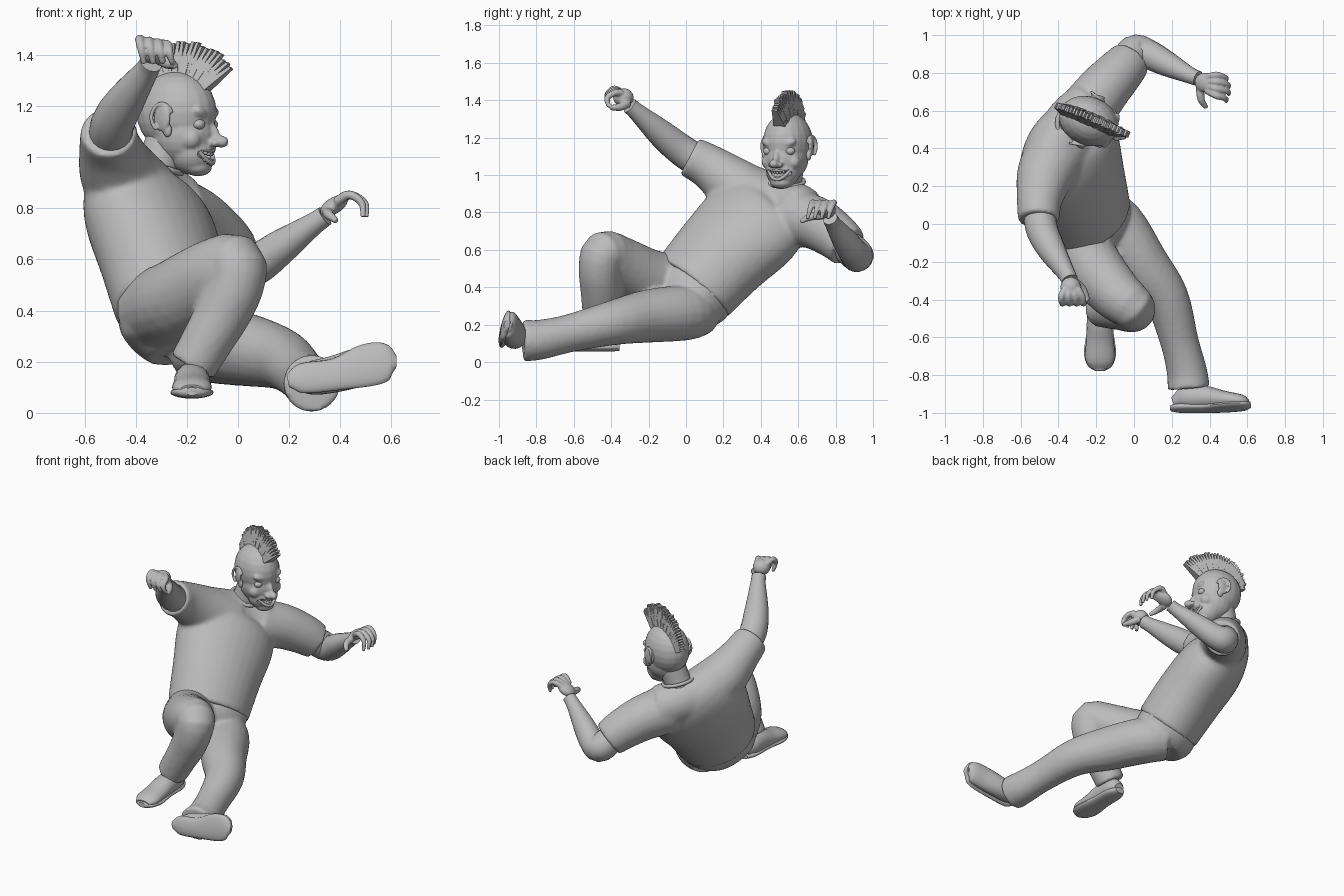
import bpy, bmesh, math, random
from mathutils import Vector, Matrix

random.seed(4)
if "Cube" in bpy.data.objects:
    bpy.data.objects.remove(bpy.data.objects["Cube"])

grey = bpy.data.materials.new("plain grey")
grey.use_nodes = True
grey.diffuse_color = (0.5, 0.5, 0.5, 1)
grey.node_tree.nodes["Principled BSDF"].inputs["Base Color"].default_value = (0.5, 0.5, 0.5, 1)


def spline(points, steps):
    """Catmull-Rom resampling of a list of equal-length vectors."""
    pts = [Vector(p) for p in points]
    pts = [pts[0] * 2 - pts[1]] + pts + [pts[-1] * 2 - pts[-2]]
    out = []
    for a, b, c, d in zip(pts, pts[1:], pts[2:], pts[3:]):
        for k in range(steps):
            t = k / steps
            out.append(0.5 * (b * 2 + (c - a) * t + (a * 2 - b * 5 + c * 4 - d) * t * t
                              + (b * 3 - a - c * 3 + d) * t ** 3))
    return out + [pts[-2]]


def loft(bm, sections, hint=(0, 0, 1), sides=20, steps=4):
    """Skin elliptical rings (x, y, z, half width[, half depth]) along a path."""
    path = spline([tuple(s) if len(s) == 5 else (*s, s[3]) for s in sections], steps)
    rings = []
    for i, s in enumerate(path):
        ahead, behind = path[min(i + 1, len(path) - 1)], path[max(i - 1, 0)]
        tangent = Vector((ahead - behind)[:3]).normalized()
        side = Vector(hint)
        side = (side - tangent * side.dot(tangent)).normalized()
        depth = side.cross(tangent)
        rings.append([bm.verts.new(Vector(s[:3]) + side * s[3] * math.cos(a) + depth * s[4] * math.sin(a))
                      for a in (math.tau * k / sides for k in range(sides))])
    for r, q in zip(rings, rings[1:]):
        for k in range(sides):
            n = (k + 1) % sides
            bm.faces.new((r[k], r[n], q[n], q[k]))
    bm.faces.new(rings[0][::-1])
    bm.faces.new(rings[-1])


def ball(bm, centre, radii, frame=Matrix(), spin=Matrix()):
    m = frame @ Matrix.Translation(centre) @ spin @ Matrix.Diagonal((*radii, 1))
    bmesh.ops.create_uvsphere(bm, u_segments=20, v_segments=12, radius=1, matrix=m)


def finish(name, bm, voxel=0, smooth=0, angle=50):
    bmesh.ops.recalc_face_normals(bm, faces=bm.faces)
    mesh = bpy.data.meshes.new(name)
    bm.to_mesh(mesh)
    bm.free()
    ob = bpy.data.objects.new(name, mesh)
    bpy.context.collection.objects.link(ob)
    mesh.materials.append(grey)
    bpy.ops.object.select_all(action='DESELECT')
    ob.select_set(True)
    bpy.context.view_layer.objects.active = ob
    if angle:
        bpy.ops.object.shade_smooth_by_angle(angle=math.radians(angle))
    if voxel:
        r = ob.modifiers.new("blend", 'REMESH')
        r.mode, r.voxel_size, r.use_smooth_shade = 'VOXEL', voxel, True
        s = ob.modifiers.new("soften", 'SMOOTH')
        s.factor, s.iterations = 0.5, smooth
    return ob


LEFT = (0.64, 0.64, -0.43)

# Shirt: torso, shoulder girdle and both sleeves blended together
bm = bmesh.new()
loft(bm, [(-.25, .035, .395, .26, .215), (-.295, .19, .57, .285, .22), (-.345, .36, .74, .315, .215),
          (-.365, .47, .85, .26, .17), (-.34, .535, .94, .12, .1)], LEFT, 32)
loft(bm, [(-.47, .28, .94, .14), (-.4, .43, .88, .14), (-.33, .54, .84, .14), (-.24, .62, .8, .14)])
loft(bm, [(-.38, .42, .83, .17), (-.465, .27, .935, .155), (-.5, .13, 1.04, .122), (-.505, .02, 1.1, .11)])
loft(bm, [(-.27, .57, .78, .155), (-.17, .7, .74, .142), (-.08, .8, .675, .128), (-.02, .865, .615, .115)])
finish("shirt", bm, .012, 12)

# Trousers: seat, bent right leg and stretched left leg
bm = bmesh.new()
loft(bm, [(-.255, .06, .45, .22, .19), (-.245, .035, .38, .25, .205),
          (-.235, .03, .3, .225, .185), (-.22, .01, .23, .14, .13)], LEFT, 32)
loft(bm, [(-.33, 0, .4, .16), (-.235, -.2, .445, .16), (-.105, -.36, .535, .142), (-.01, -.44, .58, .122),
          (-.015, -.46, .49, .114), (-.06, -.455, .39, .11), (-.11, -.455, .3, .102), (-.18, -.45, .18, .095)], (.5, -.5, .6))
loft(bm, [(-.2, .07, .28, .14), (-.09, -.01, .265, .15), (.04, -.21, .245, .142), (.17, -.39, .21, .12),
          (.24, -.62, .155, .102), (.28, -.78, .12, .107), (.29, -.87, .115, .113)])
finish("trousers", bm, .012, 6)

# Bare forearms
for name, path in (
    ("right_forearm", [(-.5, .1, 1.05, .085), (-.49, -.02, 1.13, .085), (-.44, -.13, 1.22, .075),
                       (-.36, -.26, 1.335, .048), (-.34, -.3, 1.37, .045)]),
    ("left_forearm", [(-.06, .82, .66, .085), (0, .91, .575, .09), (.07, .9, .58, .08),
                      (.17, .85, .65, .068), (.29, .79, .735, .045), (.34, .77, .77, .04)])):
    bm = bmesh.new()
    loft(bm, path, (.3, .2, 1))
    finish(name, bm)

# Hands: palm, four curled fingers and a thumb each
bm = bmesh.new()
ball(bm, (-.335, -.335, 1.415), (.055, .055, .05))
for i in range(4):
    x = -.385 + .037 * i
    loft(bm, [(x * .6 - .134, -.345, 1.44, .021), (x, -.385, 1.462 - .008 * i, .018),
              (x + .006, -.422, 1.425 - .005 * i, .016), (x + .018, -.412, 1.365, .011)], (1, 0, 0), 10)
loft(bm, [(-.31, -.31, 1.385, .025), (-.27, -.35, 1.365, .022), (-.245, -.405, 1.36, .014)], (0, 0, 1), 10)
finish("right_hand", bm, .006, 3)

bm = bmesh.new()
ball(bm, (.375, .75, .81), (.06, .052, .032), spin=Matrix.Rotation(math.radians(-30), 4, 'Y'))
for i in range(4):
    y = .79 - .037 * i
    reach = .012 * (1 - abs(i - 1.5))
    loft(bm, [(.385, y * .6 + .3, .825, .02), (.435, y, .853, .018),
              (.49 + reach, y - .015, .82, .015), (.495 + reach, y - .03, .765, .01)], (0, 1, 0), 10)
loft(bm, [(.35, .73, .785, .024), (.355, .66, .775, .02), (.385, .615, .75, .012)], (0, 0, 1), 10)
finish("left_hand", bm, .006, 3)

# Shoes, each with a thick sole
bm = bmesh.new()
loft(bm, [(-.18, -.365, .1, .035, .03), (-.18, -.42, .125, .065, .065), (-.18, -.52, .125, .07, .068),
          (-.18, -.62, .11, .074, .05), (-.18, -.72, .098, .076, .038), (-.18, -.765, .09, .045, .02)], (1, 0, 0))
finish("right_shoe", bm)
bm = bmesh.new()
loft(bm, [(-.18, -.355, .08, .035, .02), (-.18, -.42, .08, .064, .024), (-.18, -.55, .08, .068, .024),
          (-.18, -.68, .08, .085, .024), (-.18, -.75, .082, .065, .024), (-.18, -.778, .084, .025, .016)], (1, 0, 0))
finish("right_sole", bm)
TILT = (-.1, .22, 1)
bm = bmesh.new()
loft(bm, [(.21, -.945, .125, .03, .03), (.28, -.92, .135, .064, .065), (.37, -.92, .15, .072, .065),
          (.48, -.935, .18, .078, .05), (.57, -.945, .2, .07, .04), (.605, -.95, .2, .03, .02)], TILT)
finish("left_shoe", bm)
bm = bmesh.new()
loft(bm, [(.195, -.975, .125, .025, .016), (.25, -.975, .135, .06, .023), (.38, -.975, .15, .064, .023),
          (.5, -.968, .185, .085, .023), (.58, -.962, .2, .075, .022), (.618, -.957, .2, .025, .016)], TILT)
finish("left_sole", bm)

# Neck and collar
bm = bmesh.new()
loft(bm, [(-.35, .52, .87, .1), (-.32, .535, .95, .084), (-.27, .55, 1.08, .085)], LEFT)
finish("neck", bm)
bm = bmesh.new()
arc = [Vector((math.cos(a), math.sin(a), 0)) for a in (math.tau * k / 24 for k in range(25))]
lean = Matrix.Translation((-.315, .535, .965)) @ Matrix.Rotation(math.radians(17), 4, 'Y')
loft(bm, [(*(lean @ (v * .095)), .012) for v in arc], (0, 0, 1), 8, 1)
finish("collar", bm)

# Head in its own frame: x forward, y left, z up
HEAD = Matrix.Translation((-.24, .545, 1.15)) @ Matrix.Rotation(math.radians(-23), 4, 'Z')
bm = bmesh.new()
ball(bm, (0, 0, .025), (.162, .13, .16), HEAD)
ball(bm, (.025, 0, -.06), (.135, .118, .125), HEAD)
ball(bm, (.065, 0, -.13), (.095, .092, .09), HEAD)
ball(bm, (.09, 0, -.19), (.055, .062, .035), HEAD)
ball(bm, (.155, 0, -.055), (.025, .018, .05), HEAD, Matrix.Rotation(math.radians(-25), 4, 'Y'))
ball(bm, (.19, 0, -.09), (.03, .026, .024), HEAD)
for s in (-1, 1):
    ball(bm, (.172, s * .025, -.095), (.02, .018, .016), HEAD)
    ball(bm, (.125, s * .048, .018), (.026, .055, .024), HEAD, Matrix.Rotation(s * math.radians(18), 4, 'X'))
    ball(bm, (.09, s * .075, -.08), (.042, .036, .04), HEAD)
head = finish("head", bm, .007, 6)

# Open grin cut into the face
bm = bmesh.new()
ball(bm, (.16, 0, -.15), (.06, .062, .032), HEAD)
for s in (-1, 1):
    ball(bm, (.14, s * .05, -.138), (.05, .026, .018), HEAD)
cutter = finish("mouth_cutter", bm, .006, 1)
cutter.hide_render = True
cutter.hide_set(True)
cutter.display_type = 'WIRE'
cut = head.modifiers.new("mouth", 'BOOLEAN')
cut.object, cut.operation, cut.solver = cutter, 'DIFFERENCE', 'EXACT'

# Two rows of teeth following the jaw
bm = bmesh.new()
for row, height in ((0, -.132), (1, -.168)):
    for k in range(-3, 4):
        y = k * (.0165 - .003 * row)
        lift = .0012 * k * k
        ball(bm, (.143 - 7 * y * y, y, height + lift), (.011, .008, .015 - .003 * row), HEAD)
finish("teeth", bm)

# Lips
for name, drop in (("upper_lip", -.012), ("lower_lip", -.062)):
    bm = bmesh.new()
    lip = [HEAD @ Vector((.15 - 8 * y * y, y, -.112 + drop * (1 - (y / .07) ** 2)))
           for y in (.068 * k / 5 for k in range(-5, 6))]
    loft(bm, [(*p, .009) for p in lip], (0, 0, 1), 8, 2)
    finish(name, bm)

# Eyes and ears
for s, side in ((1, "left"), (-1, "right")):
    bm = bmesh.new()
    ball(bm, (.122, s * .064, -.022), (.024, .027, .021), HEAD)
    finish(side + "_eye", bm)
    bm = bmesh.new()
    turn = Matrix.Rotation(s * math.radians(18), 4, 'Z')
    ball(bm, (-.005, s * .132, .005), (.04, .014, .055), HEAD, turn)
    ball(bm, (.015, s * .127, -.045), (.02, .014, .028), HEAD, turn)
    rim = [(-.005 + .04 * math.cos(a), s * (.136 - .01 * math.cos(a)), .005 + .054 * math.sin(a))
           for a in (.3 * k for k in range(1, 15))]
    loft(bm, [(*(HEAD @ Vector(p)), .008) for p in rim], (.3, 1, 0), 8, 2)
    finish(side + "_ear", bm, .005, 2)

# Mohawk: a dense fan of thin tapered blades over the skull, shorter at the back
bm = bmesh.new()
COUNT = 30
for k in range(COUNT):
    t = k / (COUNT - 1)
    tilt = math.radians(52 - 125 * t)
    length = .148 - .095 * t * t + random.uniform(-.008, .008)
    out = Vector((math.sin(tilt), 0, math.cos(tilt)))
    m = (HEAD @ Matrix.Rotation(math.radians(-4), 4, 'X')
         @ Matrix.Translation(Vector((0, 0, .025)) + out * (.14 + length / 2))
         @ Matrix.Rotation(tilt, 4, 'Y') @ Matrix.Rotation(random.uniform(-.06, .06), 4, 'X')
         @ Matrix.Diagonal((.36, 1, 1, 1)) @ Matrix.Rotation(math.pi / 4, 4, 'Z'))
    bmesh.ops.create_cone(bm, cap_ends=True, segments=4, radius1=.05, radius2=.022, depth=length, matrix=m)
finish("mohawk", bm, angle=0)
